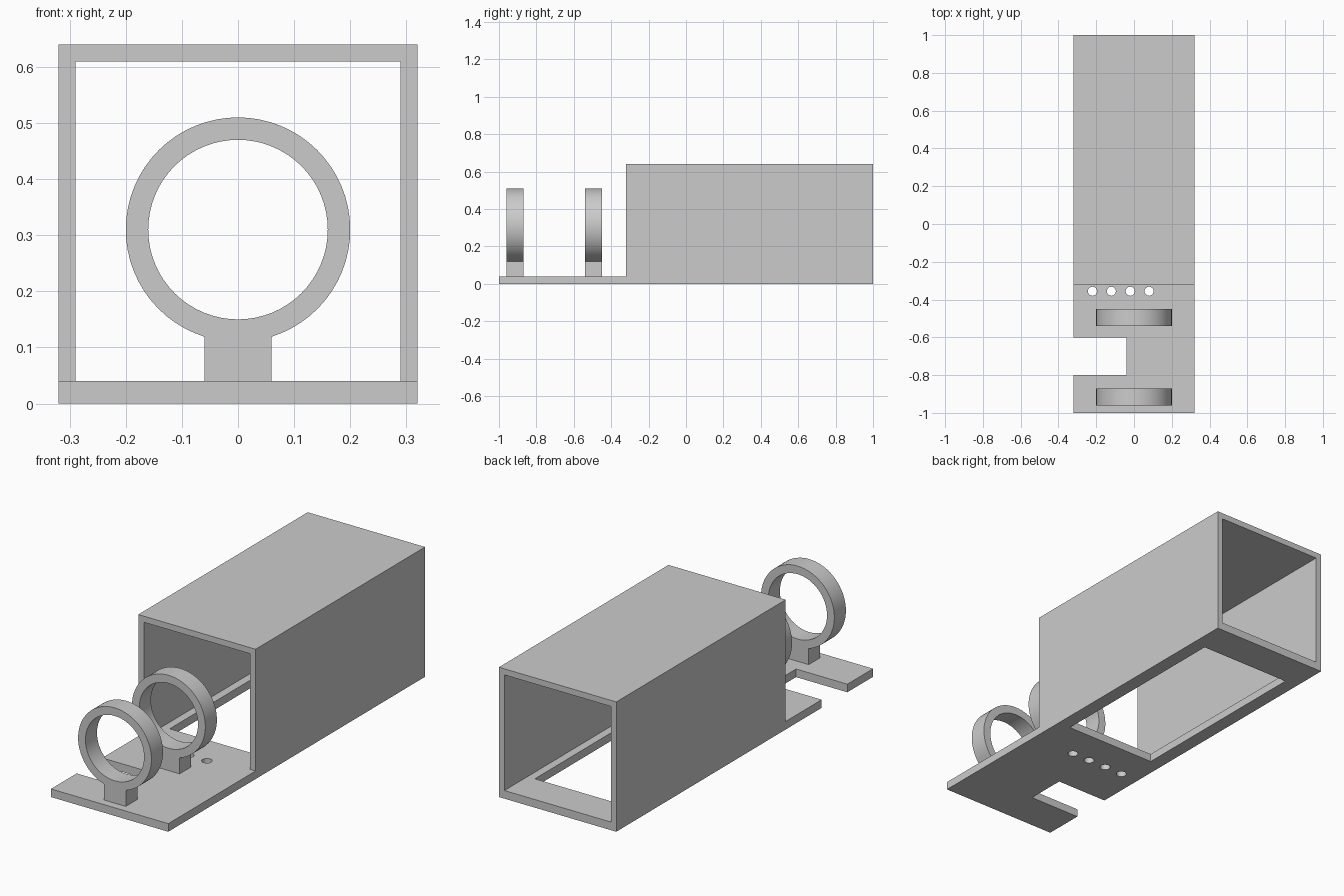
import bpy, bmesh
from math import sin, cos, asin, pi
from mathutils import Matrix

if "Cube" in bpy.data.objects:
    bpy.data.objects.remove(bpy.data.objects["Cube"])

grey = bpy.data.materials.new("light grey")
grey.use_nodes = True
grey.diffuse_color = (0.6, 0.6, 0.6, 1)
grey.node_tree.nodes["Principled BSDF"].inputs["Base Color"].default_value = (0.6, 0.6, 0.6, 1)


def arc(cx, cy, r, start, end, n):
    return [(cx + r * cos(start + (end - start) * i / n),
             cy + r * sin(start + (end - start) * i / n)) for i in range(n + 1)]


def circle(cx, cy, r, n):
    return arc(cx, cy, r, 0, 2 * pi, n)[:-1]


def rect(x0, x1, y0, y1):
    return [(x0, y0), (x1, y0), (x1, y1), (x0, y1)]


def prism(name, outlines, lo, hi, axis):
    """Fill the outlines (outer loop, then holes) and thicken from lo to hi along z or y."""
    bm = bmesh.new()
    edges = []
    for loop in outlines:
        vs = [bm.verts.new((a, b, 0)) for a, b in loop]
        edges += [bm.edges.new((v, vs[i - 1])) for i, v in enumerate(vs)]
    bmesh.ops.triangle_fill(bm, edges=edges, use_beauty=True, use_dissolve=False)
    mid = (lo + hi) / 2
    if axis == "y":
        place = Matrix.Translation((0, mid, 0)) @ Matrix.Rotation(pi / 2, 4, "X")
    else:
        place = Matrix.Translation((0, 0, mid))
    bm.transform(place)
    bmesh.ops.recalc_face_normals(bm, faces=bm.faces)
    mesh = bpy.data.meshes.new(name)
    bm.to_mesh(mesh)
    bm.free()
    mesh.materials.append(grey)
    obj = bpy.data.objects.new(name, mesh)
    bpy.context.collection.objects.link(obj)
    for o in bpy.context.selected_objects:
        o.select_set(False)
    obj.select_set(True)
    bpy.context.view_layer.objects.active = obj
    solid = obj.modifiers.new("thickness", "SOLIDIFY")
    solid.thickness, solid.offset = hi - lo, 0
    bpy.ops.object.modifier_apply(modifier=solid.name)
    # Make all faces point outwards
    bm = bmesh.new()
    bm.from_mesh(mesh)
    bmesh.ops.recalc_face_normals(bm, faces=bm.faces)
    bm.to_mesh(mesh)
    bm.free()
    bpy.ops.object.shade_smooth_by_angle()
    return obj


# Base plate with side notch, floor opening and a row of round holes
plate = [(-0.32, -1), (0.32, -1), (0.32, 1), (-0.32, 1),
         (-0.32, -0.6), (-0.04, -0.6), (-0.04, -0.8), (-0.32, -0.8)]
holes = [circle(-0.22 + 0.1 * i, -0.356, 0.024, 32) for i in range(4)]
prism("base_plate", [plate, rect(-0.25, 0.25, -0.175, 0.82)] + holes, 0, 0.04, "z")

# Open-ended housing: two walls and a roof
housing = [(-0.32, 0.04), (-0.29, 0.04), (-0.29, 0.61), (0.29, 0.61),
           (0.29, 0.04), (0.32, 0.04), (0.32, 0.64), (-0.32, 0.64)]
prism("housing", [housing], -0.32, 1, "y")

# Two ring holders, each on a short stem
gap = asin(0.06 / 0.2)
holder = arc(0, 0.31, 0.2, -pi / 2 + gap, 1.5 * pi - gap, 58) + [(-0.06, 0.04), (0.06, 0.04)]
for name, y in (("front_ring_holder", -0.96), ("rear_ring_holder", -0.54)):
    prism(name, [holder, circle(0, 0.31, 0.16, 64)], y, y + 0.09, "y")
